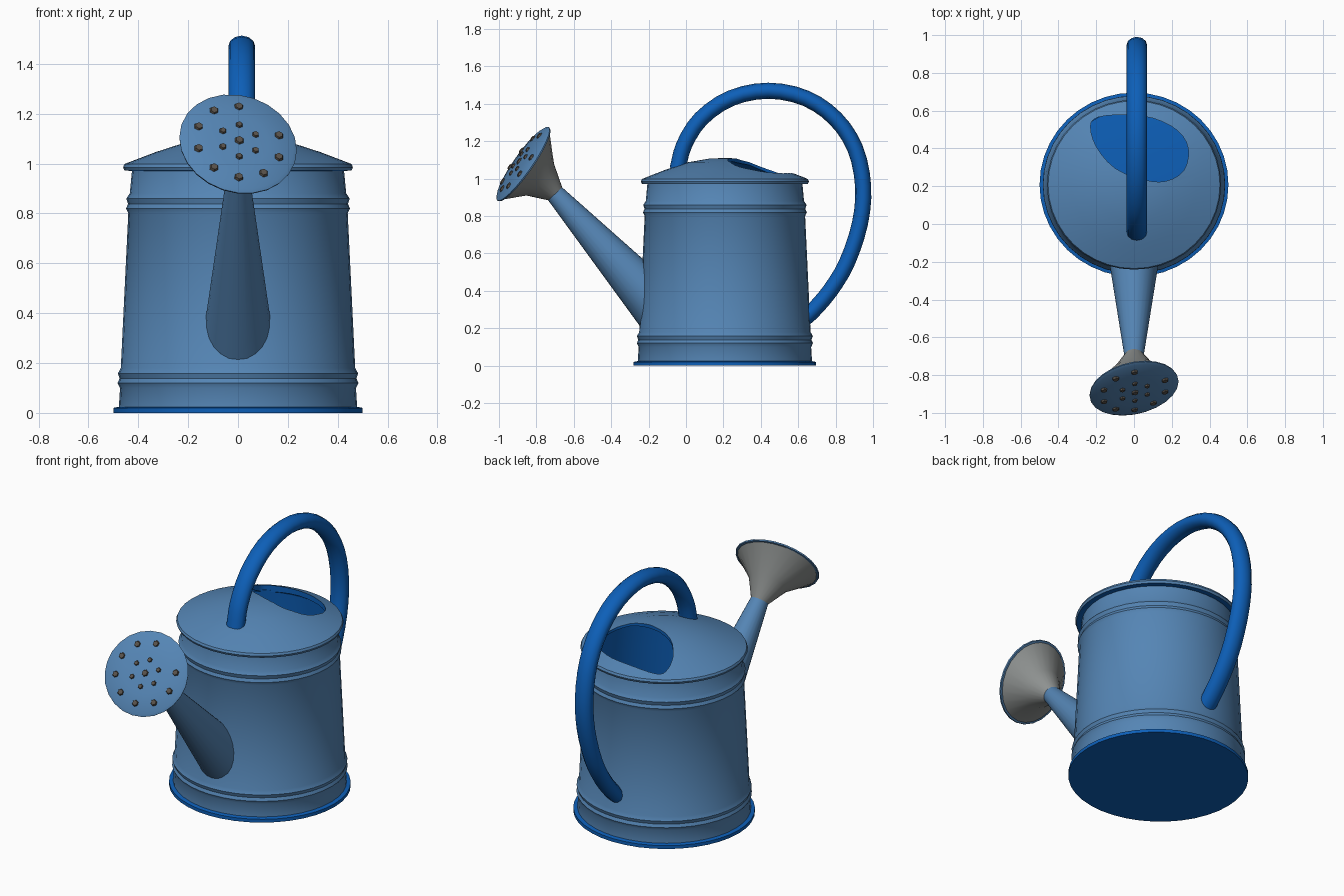
import bpy, bmesh, math
from mathutils import Vector, Matrix

if "Cube" in bpy.data.objects:
    bpy.data.objects.remove(bpy.data.objects["Cube"])

X = Vector((1, 0, 0))
CY = 0.208          # body centre in y
SQ = 0.975          # body is slightly narrower in y


def material(name, rgb):
    m = bpy.data.materials.new(name)
    m.diffuse_color = (*rgb, 1)
    m.use_nodes = True
    m.node_tree.nodes["Principled BSDF"].inputs["Base Color"].default_value = m.diffuse_color
    return m


LIGHT = material("light_blue", (0.09, 0.235, 0.46))
DEEP = material("deep_blue", (0.004, 0.115, 0.48))
GREY = material("warm_grey", (0.27, 0.285, 0.28))
BROWN = material("dark_brown_grey", (0.10, 0.085, 0.07))


def finish(name, bm, mats, angle=40):
    bmesh.ops.remove_doubles(bm, verts=bm.verts, dist=0.0002)
    bmesh.ops.recalc_face_normals(bm, faces=bm.faces)
    me = bpy.data.meshes.new(name)
    bm.to_mesh(me)
    bm.free()
    for m in mats:
        me.materials.append(m)
    ob = bpy.data.objects.new(name, me)
    bpy.context.collection.objects.link(ob)
    smooth(ob, angle)
    return ob


def smooth(ob, angle):
    bpy.ops.object.select_all(action='DESELECT')
    bpy.context.view_layer.objects.active = ob
    ob.select_set(True)
    bpy.ops.object.shade_smooth_by_angle(angle=math.radians(angle))


def ring(c, n, ru, rv=None, count=24):
    """Ellipse of points around c, facing along n, starting towards +x."""
    rv = ru if rv is None else rv
    n = Vector(n).normalized()
    u = (X - n * X.dot(n)).normalized()
    v = n.cross(u)
    return [Vector(c) + u * ru * math.cos(a) + v * rv * math.sin(a)
            for a in (2 * math.pi * i / count for i in range(count))]


def loft(name, rings, mats, bands=None, caps=False, cyclic=False, angle=40):
    bm = bmesh.new()
    vs = [[bm.verts.new(p) for p in r] for r in rings]
    if cyclic:
        vs.append(vs[0])
    for j in range(len(vs) - 1):
        a, b = vs[j], vs[j + 1]
        for i in range(len(a)):
            k = (i + 1) % len(a)
            f = bm.faces.new((a[i], a[k], b[k], b[i]))
            f.material_index = bands(j) if bands else 0
    if caps:
        bm.faces.new(vs[0])
        bm.faces.new(vs[-1])
    return finish(name, bm, mats, angle)


def lathe(name, profile, mats, **kw):
    rings = [ring((0, CY, z), (0, 0, 1), r, r * SQ, 40) for r, z in profile]
    return loft(name, rings, mats, **kw)


def spline(pts, steps=4, closed=False):
    """Catmull-Rom through the points."""
    P = [Vector(p) for p in pts]
    P = [P[-1]] + P + P[:2] if closed else [2 * P[0] - P[1]] + P + [2 * P[-1] - P[-2]]
    out = []
    for i in range(1, len(P) - 2):
        a, b, c, d = P[i - 1:i + 3]
        for s in range(steps):
            t = s / steps
            out.append(0.5 * (2 * b + (c - a) * t + (2 * a - 5 * b + 4 * c - d) * t * t
                              + (3 * b - a - 3 * c + d) * t ** 3))
    return out if closed else out + [P[-2]]


# base plate
lathe("base_plate", [(0, 0), (0.5, 0), (0.5, 0.02), (0.465, 0.027), (0, 0.027)], [DEEP])

# ribbed body wall with deep blue inside
outer = [(0.478, 0.022), (0.473, 0.10), (0.483, 0.12), (0.475, 0.138), (0.482, 0.158),
         (0.470, 0.18), (0.455, 0.49), (0.440, 0.80), (0.449, 0.82), (0.441, 0.838),
         (0.448, 0.86), (0.434, 0.88), (0.424, 0.985)]
inner = [(0.410, 0.985), (0.425, 0.80), (0.458, 0.10), (0.463, 0.022)]
lathe("body", outer + inner, [LIGHT, DEEP], cyclic=True,
      bands=lambda j: int(j >= len(outer) - 1))

# domed lid with filling hole
top = [(0, 1.11), (0.08, 1.108), (0.2, 1.088), (0.33, 1.046), (0.435, 1.006),
       (0.455, 0.998), (0.461, 0.985), (0.455, 0.972)]
under = [(0.42, 0.97), (0.32, 1.032), (0.2, 1.073), (0, 1.095)]
lid = lathe("lid", top + under, [LIGHT, DEEP], bands=lambda j: int(j >= len(top) - 1))
outline = spline([(-.23, .52, 0), (-.19, .565, 0), (-.06, .577, 0), (.1, .56, 0), (.23, .495, 0),
                  (.287, .40, 0), (.265, .285, 0), (.17, .227, 0), (.05, .235, 0),
                  (-.1, .295, 0), (-.2, .41, 0)], 3, True)
cutter = loft("hole_cutter", [[p + Vector((0, 0, z)) for p in outline] for z in (0.8, 1.3)],
              [LIGHT, DEEP], bands=lambda j: 1, caps=True)
cutter.hide_render = True
mod = lid.modifiers.new("hole", 'BOOLEAN')
mod.operation, mod.object, mod.solver = 'DIFFERENCE', cutter, 'EXACT'
bpy.context.view_layer.objects.active = lid
bpy.ops.object.modifier_apply(modifier=mod.name)
bpy.data.objects.remove(cutter)
smooth(lid, 40)

# looped handle
path = spline([(.015, y, z) for y, z in (
    (-.045, 1.05), (-.01, 1.18), (.08, 1.32), (.24, 1.43), (.44, 1.47), (.64, 1.43),
    (.80, 1.32), (.905, 1.16), (.947, .96), (.93, .76), (.86, .55), (.77, .40),
    (.68, .295), (.63, .25))], 3)
rings = []
for i, p in enumerate(path):
    tangent = path[min(i + 1, len(path) - 1)] - path[max(i - 1, 0)]
    rings.append(ring(p, tangent, 0.054, 0.043, 12))
loft("handle", rings, [DEEP], caps=True, angle=50)


# tapered spout, trimmed just inside the body wall
def inside(p):
    r = 0.472 - 0.048 * p.z
    return p.x ** 2 + ((p.y - CY) / SQ) ** 2 < r * r


tip = Vector((0, -0.705, 0.925))
axis = Vector((0, 0.672, -0.74)).normalized()
near = ring(tip, axis, 0.05)
far = ring(tip + axis, axis, 0.05 + 0.108)
foot = []
for a, b in zip(near, far):
    t = 0.3
    while t < 1 and not inside(a.lerp(b, t)):
        t += 0.004
    foot.append(a.lerp(b, t))
loft("spout", [near, foot], [LIGHT])

# flared rose funnel
face_c = Vector((0, -0.87, 1.078))
n = Vector((0.19, -0.80, 0.56)).normalized()
mid_n = (n - axis).normalized()
loft("rose_funnel", [ring(tip + axis * 0.01, -axis, 0.05),
                     ring(tip.lerp(face_c, 0.45), mid_n, 0.112),
                     ring(face_c - n * 0.006, n, 0.228)], [GREY])

# gently domed rose face
loft("rose_face", [ring(face_c + n * h, n, r) for r, h in (
    (0.222, -0.008), (0.238, -0.006), (0.24, 0.002), (0.225, 0.010), (0.12, 0.022), (0, 0.027))],
    [LIGHT], bands=None, angle=50)

# hexagonal sprinkler holes in two rings
u = (X - n * X.dot(n)).normalized()
v = n.cross(u)
turn = Matrix((u, v, n)).transposed().to_4x4()
bm = bmesh.new()
for count, rad, size in ((1, 0, 0.024), (6, 0.077, 0.018), (10, 0.172, 0.023)):
    for i in range(count):
        if count == 10 and i == 1:
            continue
        a = 2 * math.pi * i / count
        lift = 0.026 - 0.35 * rad * rad
        pos = face_c + (u * math.sin(a) + v * math.cos(a)) * rad + n * lift
        bmesh.ops.create_cone(bm, cap_ends=True, segments=6, radius1=size, radius2=size * 0.65,
                              depth=0.018, matrix=Matrix.Translation(pos) @ turn)
finish("sprinkler_holes", bm, [BROWN], 30)
